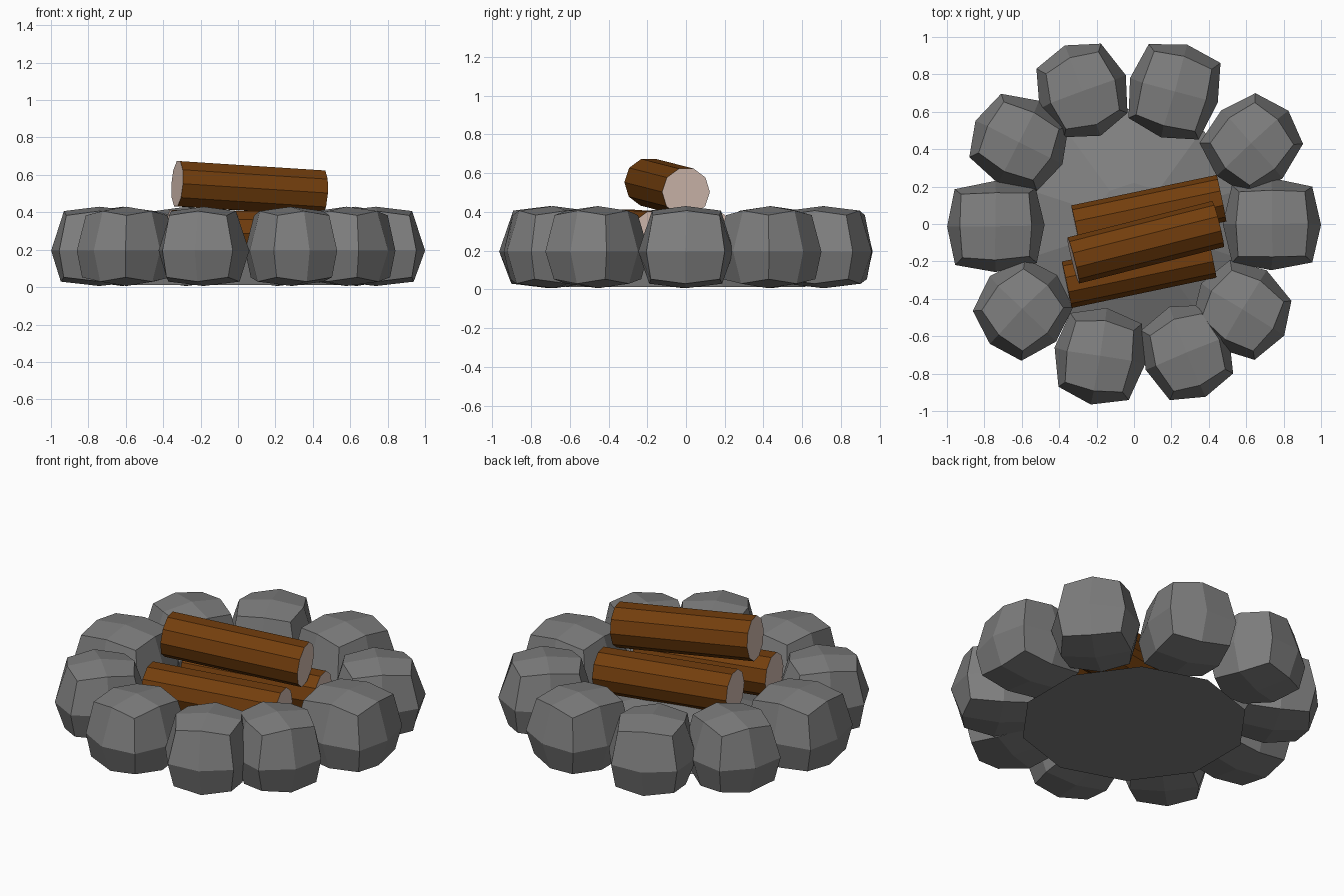
import bpy, bmesh, math, random
from mathutils import Vector, Matrix

if "Cube" in bpy.data.objects:
    bpy.data.objects.remove(bpy.data.objects["Cube"])

random.seed(4)


def material(name, rgb):
    m = bpy.data.materials.new(name)
    m.diffuse_color = (*rgb, 1)
    m.use_nodes = True
    m.node_tree.nodes["Principled BSDF"].inputs["Base Color"].default_value = m.diffuse_color
    return m


STONE = material("stone grey", (0.21, 0.21, 0.21))
BARK = material("bark brown", (0.17, 0.048, 0.004))
CUT = material("cut wood", (0.68, 0.52, 0.45))


def finish(bm, name, mats):
    bmesh.ops.recalc_face_normals(bm, faces=bm.faces)
    mesh = bpy.data.meshes.new(name)
    bm.to_mesh(mesh)
    bm.free()
    for m in mats:
        mesh.materials.append(m)
    ob = bpy.data.objects.new(name, mesh)
    bpy.context.collection.objects.link(ob)
    return ob


# A rounded, once-divided cube: corners, edge middles and face centres pulled in
def stone(name, x, y, turn, waist):
    bm = bmesh.new()
    bmesh.ops.create_cube(bm, size=2)
    bmesh.ops.subdivide_edges(bm, edges=bm.edges[:], cuts=1, use_grid_fill=True)
    for v in bm.verts:
        level = round(v.co.z)                        # -1 bottom, 0 waist, 1 top
        outward = sum(abs(c) > 0.5 for c in v.co)    # 1 face, 2 edge, 3 corner
        flat = {1: 1.0, 2: waist if level == 0 else 0.755 - 0.025 * level,
                3: waist - 0.12 - 0.02 * level}[outward]
        tall = {1: 1.0, 2: 0.89, 3: 0.78}[outward]
        z = 0.195 if level == 0 else 0.218 + 0.212 * level * tall
        v.co = Vector((v.co.x * 0.26 * flat, v.co.y * 0.245 * flat, z))
        v.co.x += random.uniform(-0.005, 0.005)
        v.co.y += random.uniform(-0.005, 0.005)
    angle = math.atan2(y, x) + math.radians(turn)
    bm.transform(Matrix.Translation((x, y, 0)) @ Matrix.Rotation(angle, 4, 'Z'))
    finish(bm, name, [STONE])


# Ring of stones: centre, turn in degrees, squareness at the waist
ring = [(0.737, 0, 0, 0.83), (0.63, 0.43, 8, 0.77), (0.215, 0.71, 1, 0.80),
        (-0.275, 0.71, 0, 0.76), (-0.615, 0.44, 9, 0.77), (-0.74, -0.01, 0, 0.83),
        (-0.595, -0.455, 8, 0.76), (-0.185, -0.705, 5, 0.78),
        (0.285, -0.685, 0, 0.76), (0.58, -0.46, 6, 0.76)]
for i, spec in enumerate(ring):
    stone(f"ring_stone_{i + 1}", *spec)

# Low ash mound inside the ring
bm = bmesh.new()
sides = 10
angles = [2 * math.pi * (k + 0.5) / sides for k in range(sides)]
rows = [[bm.verts.new((r * math.cos(a), r * math.sin(a), z)) for a in angles]
        for r, z in ((0.625, 0.012), (0.22, 0.165))]
apex = bm.verts.new((0, 0, 0.19))
bm.faces.new(rows[0][::-1])
for k in range(sides):
    n = (k + 1) % sides
    bm.faces.new((rows[0][k], rows[0][n], rows[1][n], rows[1][k]))
    bm.faces.new((rows[1][k], rows[1][n], apex))
finish(bm, "ash_mound", [STONE])


# Ten-sided log with pale cut ends
def log(name, start, end, radius=0.127):
    a, b = Vector(start), Vector(end)
    bm = bmesh.new()
    bmesh.ops.create_cone(bm, cap_ends=True, segments=10, radius1=radius,
                          radius2=radius, depth=(b - a).length)
    for f in bm.faces:
        f.material_index = 1 if len(f.verts) > 4 else 0
    spin = (b - a).to_track_quat('Z', 'Y').to_matrix().to_4x4()
    half_step = Matrix.Rotation(math.pi / 10, 4, 'Z')
    bm.transform(Matrix.Translation((a + b) / 2) @ spin @ half_step)
    finish(bm, name, [BARK, CUT])


log("back_log", (-0.31, -0.025, 0.292), (0.468, 0.138, 0.28))
log("front_log", (-0.36, -0.325, 0.292), (0.415, -0.162, 0.28))
log("top_log", (-0.325, -0.195, 0.553), (0.45, 0.0, 0.503))
